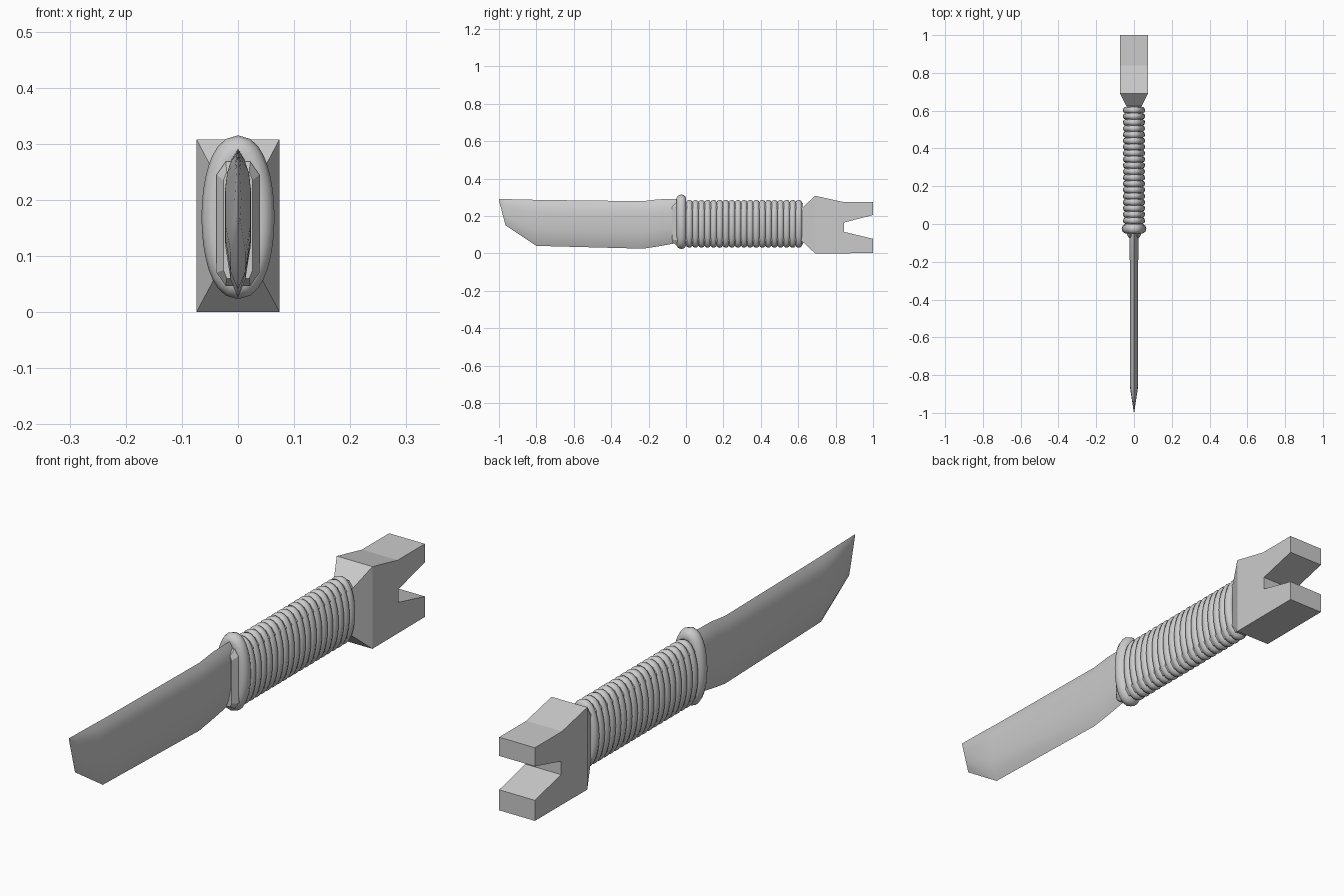
import bpy, bmesh
from math import sin, cos, pi, radians
from mathutils import Vector

if "Cube" in bpy.data.objects:
    bpy.data.objects.remove(bpy.data.objects["Cube"])


def finish(name, bm, angle=None):
    bmesh.ops.remove_doubles(bm, verts=bm.verts, dist=1e-5)
    bmesh.ops.recalc_face_normals(bm, faces=bm.faces)
    me = bpy.data.meshes.new(name)
    bm.to_mesh(me)
    bm.free()
    ob = bpy.data.objects.new(name, me)
    bpy.context.collection.objects.link(ob)
    if angle:
        bpy.ops.object.select_all(action='DESELECT')
        ob.select_set(True)
        bpy.context.view_layer.objects.active = ob
        bpy.ops.object.shade_smooth_by_angle(angle=radians(angle))
    return ob


def loft(bm, sections):
    rows = [[bm.verts.new(p) for p in s] for s in sections]
    n = len(rows[0])
    for a, b in zip(rows, rows[1:]):
        for i in range(n):
            j = (i + 1) % n
            bm.faces.new((a[i], a[j], b[j], b[i]))
    bm.faces.new(rows[0])
    bm.faces.new(rows[-1])


def mirrored(half, y):
    """Closed section from a right-hand half outline of (x, z), top to bottom."""
    pts = half + [(-x, z) for x, z in reversed(half) if x > 0]
    return [(x, y, z) for x, z in pts]


def oval_ring(bm, y, zc, outer_x, outer_z, r, seg=32, sides=10):
    rows = []
    a, b = outer_x - r, outer_z - r
    for i in range(seg):
        t = 2 * pi * i / seg
        n = Vector((b * cos(t), 0, a * sin(t))).normalized()
        c = Vector((a * cos(t), y, zc + b * sin(t)))
        rows.append([bm.verts.new(c + n * r * cos(u) + Vector((0, r * sin(u), 0)))
                     for u in (2 * pi * k / sides for k in range(sides))])
    for i in range(seg):
        p, q = rows[i], rows[(i + 1) % seg]
        for k in range(sides):
            m = (k + 1) % sides
            bm.faces.new((p[k], p[m], q[m], q[k]))


# blade: stations of (y, top, bottom, half width)
stations = [(-1.0, .291, .283, .0008), (-.965, .290, .15, .006), (-.86, .288, .08, .022),
            (-.80, .286, .04, .022), (-.23, .279, .025, .022), (-.15, .289, .037, .023),
            (-.05, .291, .055, .023), (0, .28, .06, .023)]
bm = bmesh.new()
secs = []
for y, t, b, w in stations:
    h = t - b
    half = [(0, t), (w * .5, t - h * .08), (w * .85, t - h * .18), (w, t - h * .3),
            (w, b + h * .35), (w * .6, b + h * .13), (0, b)]
    secs.append(mirrored(half, y))
loft(bm, secs)
finish("blade", bm, 40)

# handle core, chamfered box running through guard and wrap
bm = bmesh.new()
core = [(.022, .268), (.038, .245), (.038, .07), (.022, .047)]
small = [(.02, .25), (.026, .235), (.026, .075), (.02, .06)]
loft(bm, [mirrored(small, -.075), mirrored(core, -.055), mirrored(core, .625)])
finish("handle_core", bm)

# guard ring
bm = bmesh.new()
oval_ring(bm, -.025, .169, .065, .146, .027)
finish("guard", bm, 60)

# cord wrap rings
bm = bmesh.new()
for i in range(19):
    oval_ring(bm, .018 + i * .0325, .158, .059, .128, .0185)
finish("handle_wrap", bm, 60)

# forked pommel: side profile given full width, plus a tapering neck
bm = bmesh.new()
profile = [(.69, .308), (.84, .275), (1, .275), (1, .205), (.845, .165),
           (.845, .115), (1, .078), (1, .001), (.69, 0)]
W = .074
loft(bm, [[(x, y, z) for y, z in profile] for x in (-W, W)])
finish("forked_pommel", bm)

bm = bmesh.new()
loft(bm, [[(-w, y, b), (w, y, b), (w, y, t), (-w, y, t)]
          for y, w, b, t in ((.61, .034, .075, .232), (.69, W, 0, .308))])
finish("pommel_neck", bm)
